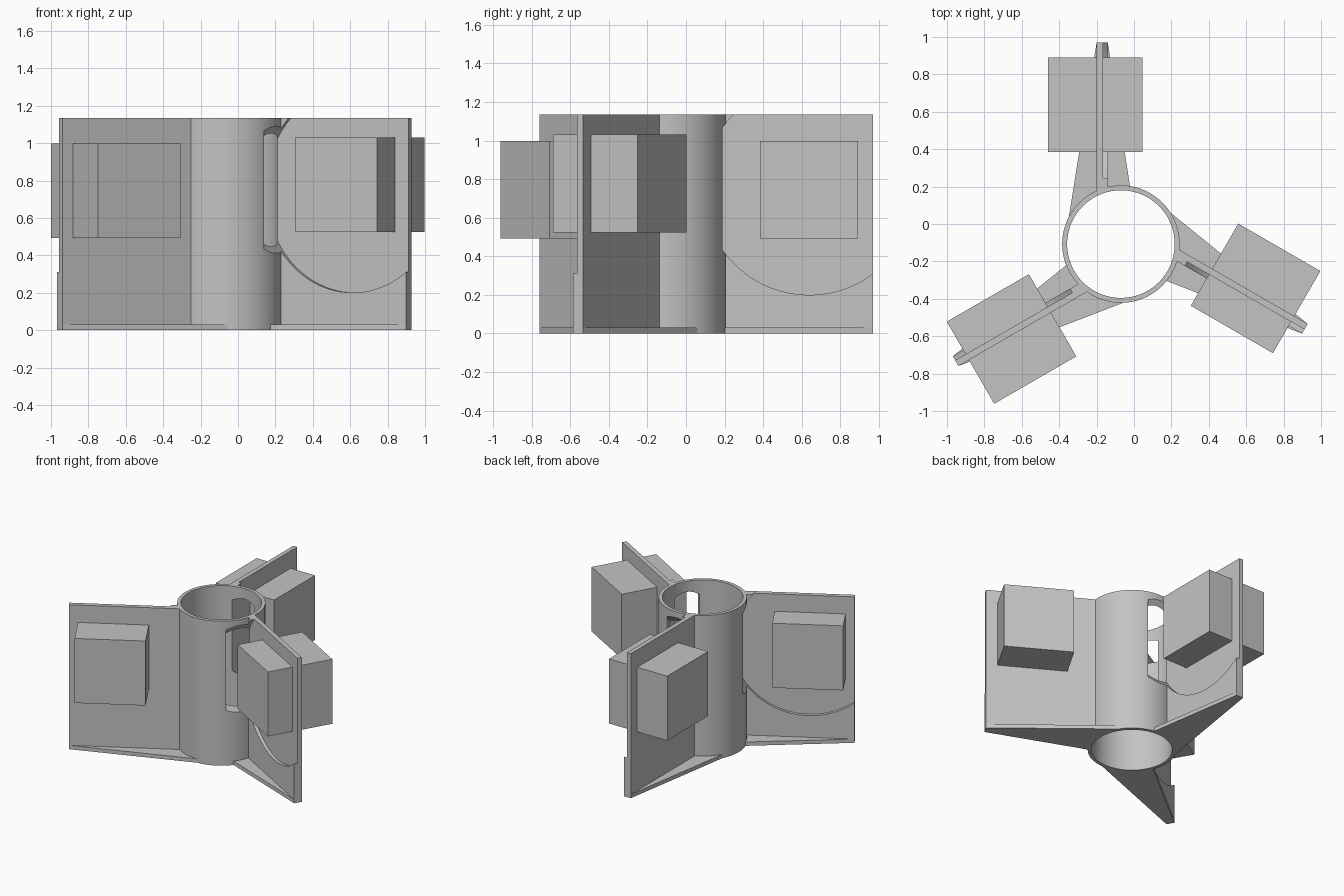
import bpy, bmesh, math
from mathutils import Matrix

if "Cube" in bpy.data.objects:
    bpy.data.objects.remove(bpy.data.objects["Cube"])

CX, CY = -0.07, -0.1075        # tube axis
HEIGHT = 1.135
R_OUT, R_IN = 0.314, 0.2875

grey = bpy.data.materials.new("grey plastic")
grey.diffuse_color = (0.55, 0.55, 0.55, 1)
grey.use_nodes = True
grey.node_tree.nodes["Principled BSDF"].inputs["Base Color"].default_value = grey.diffuse_color


def finish(name, bm, matrix):
    bmesh.ops.recalc_face_normals(bm, faces=bm.faces)
    me = bpy.data.meshes.new(name)
    bm.to_mesh(me)
    bm.free()
    me.transform(matrix)
    me.materials.append(grey)
    ob = bpy.data.objects.new(name, me)
    bpy.context.collection.objects.link(ob)
    return ob


def prism(name, outline, z0, z1, matrix):
    """Extrude a flat outline from z0 to z1."""
    bm = bmesh.new()
    face = bm.faces.new([bm.verts.new((x, y, z0)) for x, y in outline])
    ext = bmesh.ops.extrude_face_region(bm, geom=[face])
    verts = [g for g in ext["geom"] if isinstance(g, bmesh.types.BMVert)]
    bmesh.ops.translate(bm, verts=verts, vec=(0, 0, z1 - z0))
    return finish(name, bm, matrix)


def box(name, x0, x1, y0, y1, z0, z1, matrix):
    return prism(name, [(x0, y0), (x1, y0), (x1, y1), (x0, y1)], z0, z1, matrix)


def circle(r, n=96):
    return [(r * math.cos(2 * math.pi * i / n), r * math.sin(2 * math.pi * i / n))
            for i in range(n)]


def cut(ob, cutters):
    """Subtract cutters and keep the resulting mesh."""
    for c in cutters:
        mod = ob.modifiers.new("cut", 'BOOLEAN')
        mod.operation, mod.solver, mod.object = 'DIFFERENCE', 'EXACT', c
    dg = bpy.context.evaluated_depsgraph_get()
    me = bpy.data.meshes.new_from_object(ob.evaluated_get(dg))
    ob.modifiers.clear()
    ob.data = me


def smooth(ob):
    bpy.ops.object.select_all(action='DESELECT')
    ob.select_set(True)
    bpy.context.view_layer.objects.active = ob
    bpy.ops.object.shade_smooth_by_angle(angle=math.radians(30))


centre = Matrix.Translation((CX, CY, 0))
tube = prism("tube", circle(R_OUT), 0, HEIGHT, centre)
bore = prism("bore_cutter", circle(R_IN), -0.1, HEIGHT + 0.1, centre)

# Each arm runs along local +y: turn, then block centre (x, y, z)
arms = [("back", 0, (-0.1375, 0.745, 0.745)),
        ("right", -120, (-0.155, 0.742, 0.777)),
        ("left", 120, (-0.147, 0.760, 0.745))]
discs, cut_parts = [], []

for side, turn, (bx, by, bz) in arms:
    m = centre @ Matrix.Rotation(math.radians(turn), 4, 'Z')

    # round recess in the fin, which also opens a slot in the tube
    lay = m @ Matrix.Translation((0, 0.747, 0.75)) @ Matrix.Rotation(math.pi / 2, 4, 'Y')
    disc = prism(side + "_recess_cutter", circle(0.55), -0.095, 0.10, lay)
    discs.append(disc)

    # upright fin
    fin = box(side + "_fin", -0.13, -0.07, 0.281, 1.078, 0, HEIGHT, m)
    cut(fin, [disc])

    # tapered foot flange
    foot = prism(side + "_foot", [(-0.13, 1.078), (-0.279, 0.14), (0.068, 0.18),
                                  (0.05, 0.30), (-0.07, 1.078)], 0, 0.03, m)
    cut(foot, [bore])
    cut_parts += [fin, foot]

    # square block through the fin
    h = 0.2535
    box(side + "_block", bx - h, bx + h, by - h, by + h, bz - h, bz + h, m)

cut(tube, [bore] + discs)
for ob in [tube] + cut_parts:
    smooth(ob)

for c in discs + [bore]:
    bpy.data.objects.remove(c)
